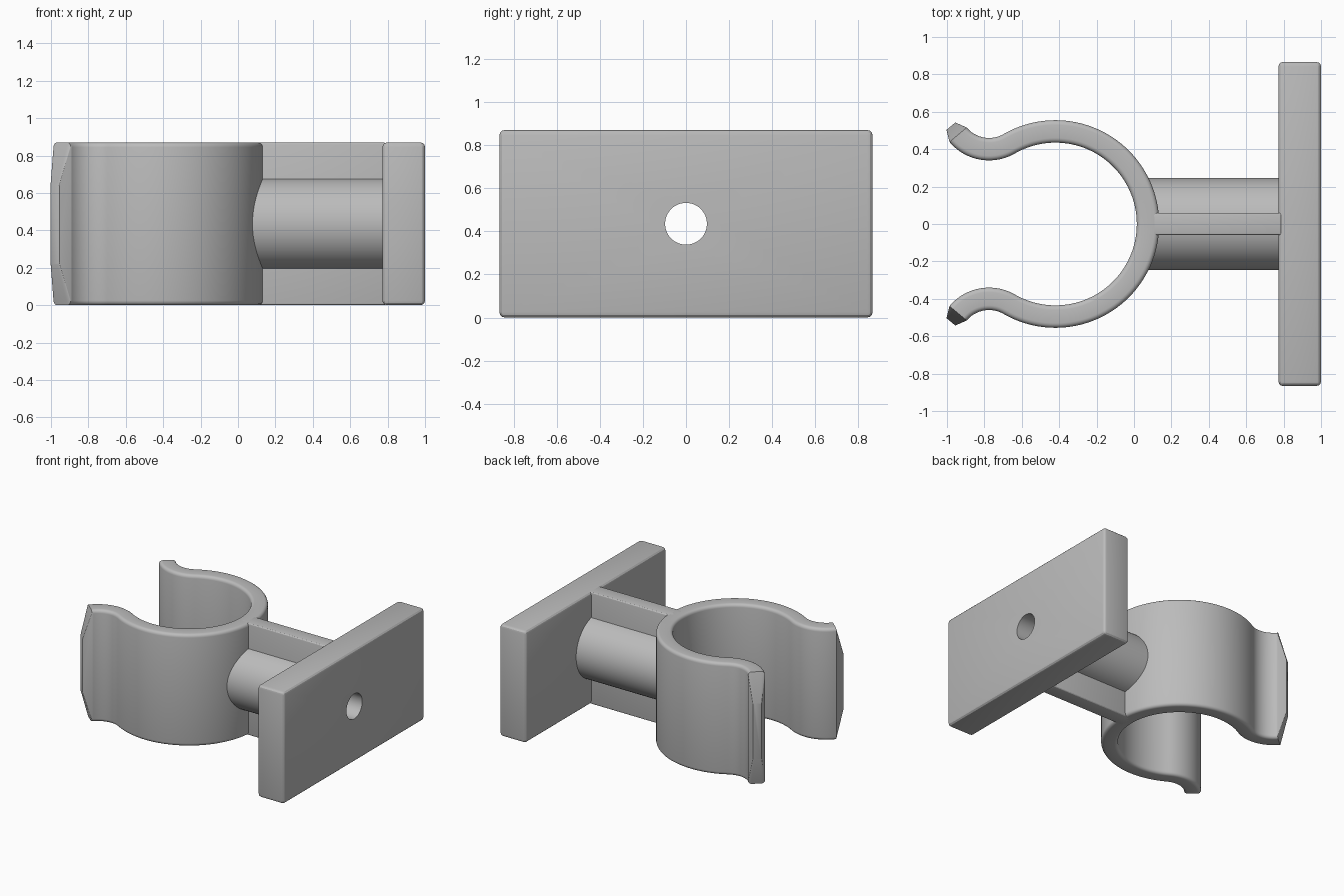
import bpy, bmesh, math
from mathutils import Vector

if "Cube" in bpy.data.objects:
    bpy.data.objects.remove(bpy.data.objects["Cube"])

H = 0.87              # overall height
MID = H / 2
WALL = 0.12           # clip wall thickness
ROUND = 0.025         # edge rounding

grey = bpy.data.materials.new("plain grey")
grey.diffuse_color = (0.5, 0.5, 0.5, 1)
grey.use_nodes = True
grey.node_tree.nodes["Principled BSDF"].inputs["Base Color"].default_value = grey.diffuse_color


def finish(name, bm):
    bmesh.ops.recalc_face_normals(bm, faces=bm.faces)
    mesh = bpy.data.meshes.new(name)
    bm.to_mesh(mesh)
    bm.free()
    obj = bpy.data.objects.new(name, mesh)
    bpy.context.collection.objects.link(obj)
    mesh.materials.append(grey)
    return obj


def box(name, x0, x1, half_y):
    bm = bmesh.new()
    bmesh.ops.create_cube(bm, size=1)
    for v in bm.verts:
        v.co = ((x0 + x1) / 2 + v.co.x * (x1 - x0), v.co.y * 2 * half_y, MID + v.co.z * H)
    return finish(name, bm)


def rod(name, x0, x1, radius, sides=64):
    bm = bmesh.new()
    bmesh.ops.create_cone(bm, cap_ends=True, segments=sides, radius1=radius, radius2=radius, depth=x1 - x0)
    for v in bm.verts:
        v.co = ((x0 + x1) / 2 + v.co.z, v.co.x, MID + v.co.y)
    return finish(name, bm)


def add_bevel(obj, width):
    b = obj.modifiers.new("rounding", 'BEVEL')
    b.width, b.segments, b.limit_method = width, 3, 'ANGLE'


# Clip path: (centre, outward normal, thickness scale, height scale)
ring_c, ring_r = Vector((-0.42, 0)), 0.495
lip_c, lip_r = Vector((-0.775, 0.616)), 0.216
half = []
for i in range(41):
    a = math.radians(120 * i / 40)
    n = Vector((math.cos(a), math.sin(a)))
    half.append((ring_c + n * ring_r, n, 1, 1))
for i in range(1, 21):
    a = math.radians(300 - 80 * i / 20)
    n = -Vector((math.cos(a), math.sin(a)))
    half.append((lip_c - n * lip_r, n, 1, 1))
# Tapered tip
p, n = half[-1][0], half[-1][1]
half.append((p + Vector((-n.y, n.x)) * 0.06, n, 0.51, 0.5))
flip = lambda v: Vector((v.x, -v.y))
path = [(flip(p), flip(n), s, t) for p, n, s, t in half[:0:-1]] + half

# Rounded rectangular cross-section
section = []
for k, (sx, sz) in enumerate([(1, 1), (-1, 1), (-1, -1), (1, -1)]):
    for j in range(5):
        a = math.radians(90 * k + 22.5 * j)
        section.append((sx * (WALL / 2 - ROUND) + ROUND * math.cos(a),
                        sz * (H / 2 - ROUND) + ROUND * math.sin(a)))

bm = bmesh.new()
loops = []
for p, n, s, t in path:
    loops.append([bm.verts.new((p.x + n.x * u * s, p.y + n.y * u * s, MID + w * t)) for u, w in section])
count = len(section)
for a, b in zip(loops, loops[1:]):
    for i in range(count):
        j = (i + 1) % count
        bm.faces.new((a[i], a[j], b[j], b[i]))
bm.faces.new(loops[0])
bm.faces.new(loops[-1])
clip = finish("spring_clip", bm)

# Mounting plate, rib and round stem
plate = box("mounting_plate", 0.772, 1.0, 0.866)
add_bevel(plate, ROUND)
rib = box("rib", 0.06, 0.79, 0.06)
add_bevel(rib, 0.012)
stem = rod("stem", 0.05, 0.79, 0.246)

# Screw hole through every part
cutter = rod("hole_cutter", -0.2, 1.2, 0.097, 48)
cutter.hide_render = True
cutter.hide_viewport = True
for obj in (clip, plate, rib, stem):
    cut = obj.modifiers.new("screw hole", 'BOOLEAN')
    cut.operation, cut.solver, cut.object = 'DIFFERENCE', 'EXACT', cutter

# Apply modifiers and shade
for obj in (clip, plate, rib, stem):
    bpy.ops.object.select_all(action='DESELECT')
    obj.select_set(True)
    bpy.context.view_layer.objects.active = obj
    bpy.ops.object.convert(target='MESH')
    bpy.ops.object.shade_smooth_by_angle(angle=math.radians(28))
bpy.data.objects.remove(cutter)
